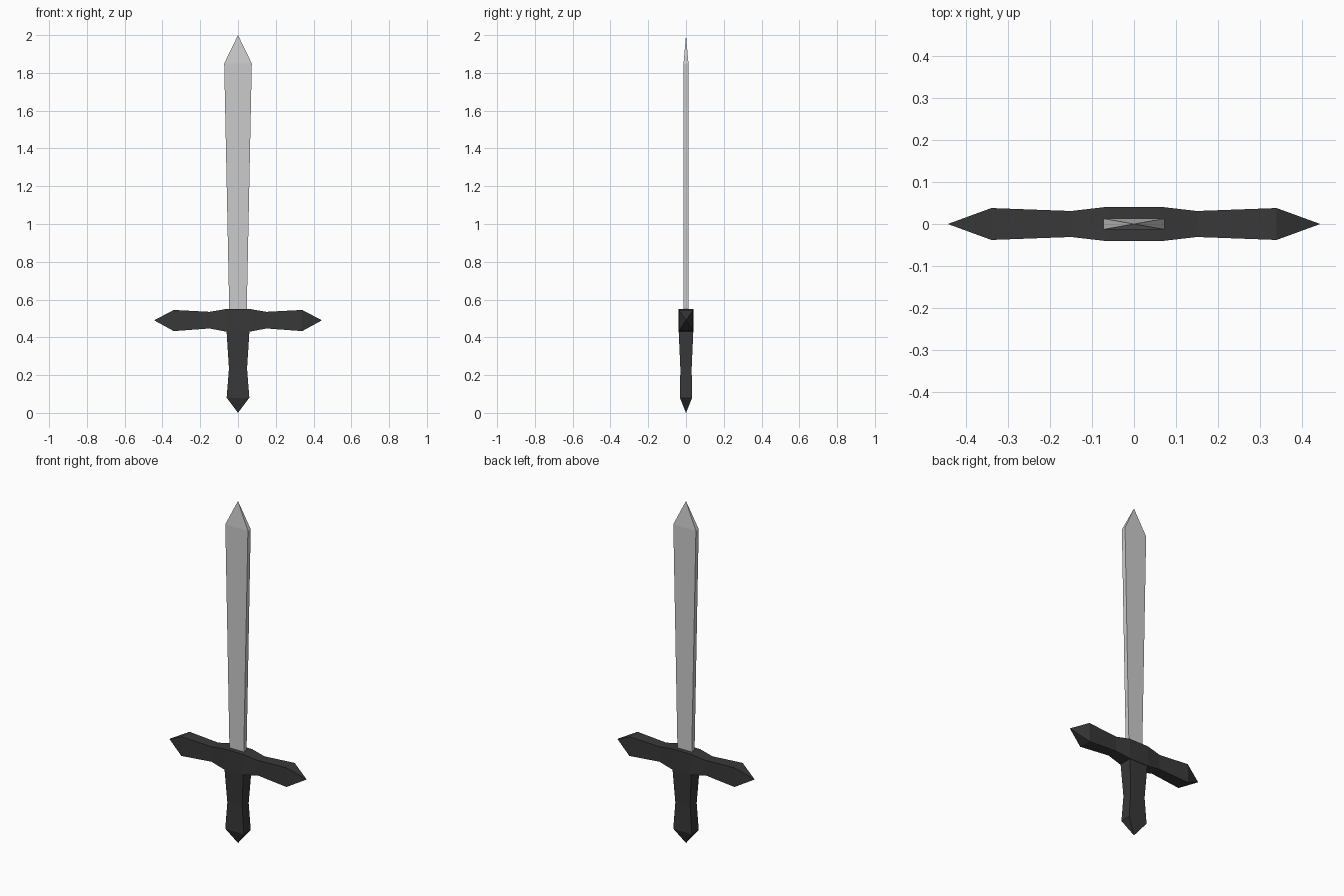
import bpy, bmesh
from mathutils import Vector

if "Cube" in bpy.data.objects:
    bpy.data.objects.remove(bpy.data.objects["Cube"])


def loft(name, sections, axis, mat=None):
    """Rectangular loft. Section: (position, centre z offset, half width, half depth);
    zero size makes a point. axis 'Z': width=x; axis 'X': width=z. Depth is y."""
    bm = bmesh.new()
    rings = []
    for pos, off, w, d in sections:
        corners = [(0, 0)] if w == 0 else [(-w, -d), (w, -d), (w, d), (-w, d)]
        rings.append([bm.verts.new(Vector((u, v, pos)) if axis == 'Z'
                                   else Vector((pos, v, off + u))) for u, v in corners])
    for a, b in zip(rings, rings[1:]):
        for i in range(4):
            j = (i + 1) % 4
            quad = [a[i % len(a)], a[j % len(a)], b[j % len(b)], b[i % len(b)]]
            bm.faces.new(list(dict.fromkeys(quad)))
    for ring in (rings[0], rings[-1]):
        if len(ring) == 4:
            bm.faces.new(ring)
    bmesh.ops.recalc_face_normals(bm, faces=bm.faces)
    mesh = bpy.data.meshes.new(name)
    bm.to_mesh(mesh)
    bm.free()
    obj = bpy.data.objects.new(name, mesh)
    bpy.context.collection.objects.link(obj)
    if mat:
        mesh.materials.append(mat)
    return obj


dark = bpy.data.materials.new("dark_metal")
dark.diffuse_color = (0.04, 0.04, 0.04, 1)
dark.use_nodes = True
dark.node_tree.nodes["Principled BSDF"].inputs["Base Color"].default_value = dark.diffuse_color

# Blade, widening toward a pyramid tip
loft("blade", [(0.53, 0, 0.046, 0.013), (1.85, 0, 0.073, 0.013), (2.0, 0, 0, 0)], 'Z')

# Crossguard, right half mirrored to the left
half = [(0.063, 0.49, 0.06, 0.041), (0.15, 0.491, 0.044, 0.031),
        (0.34, 0.489, 0.056, 0.038), (0.444, 0.49, 0, 0)]
left = [(-p, o, w, d) for p, o, w, d in reversed(half)]
loft("crossguard", left + half, 'X', dark)

# Grip with waist and pointed pommel
loft("grip", [(0, 0, 0, 0), (0.08, 0, 0.06, 0.032), (0.235, 0, 0.048, 0.03),
              (0.44, 0, 0.061, 0.039)], 'Z', dark)
